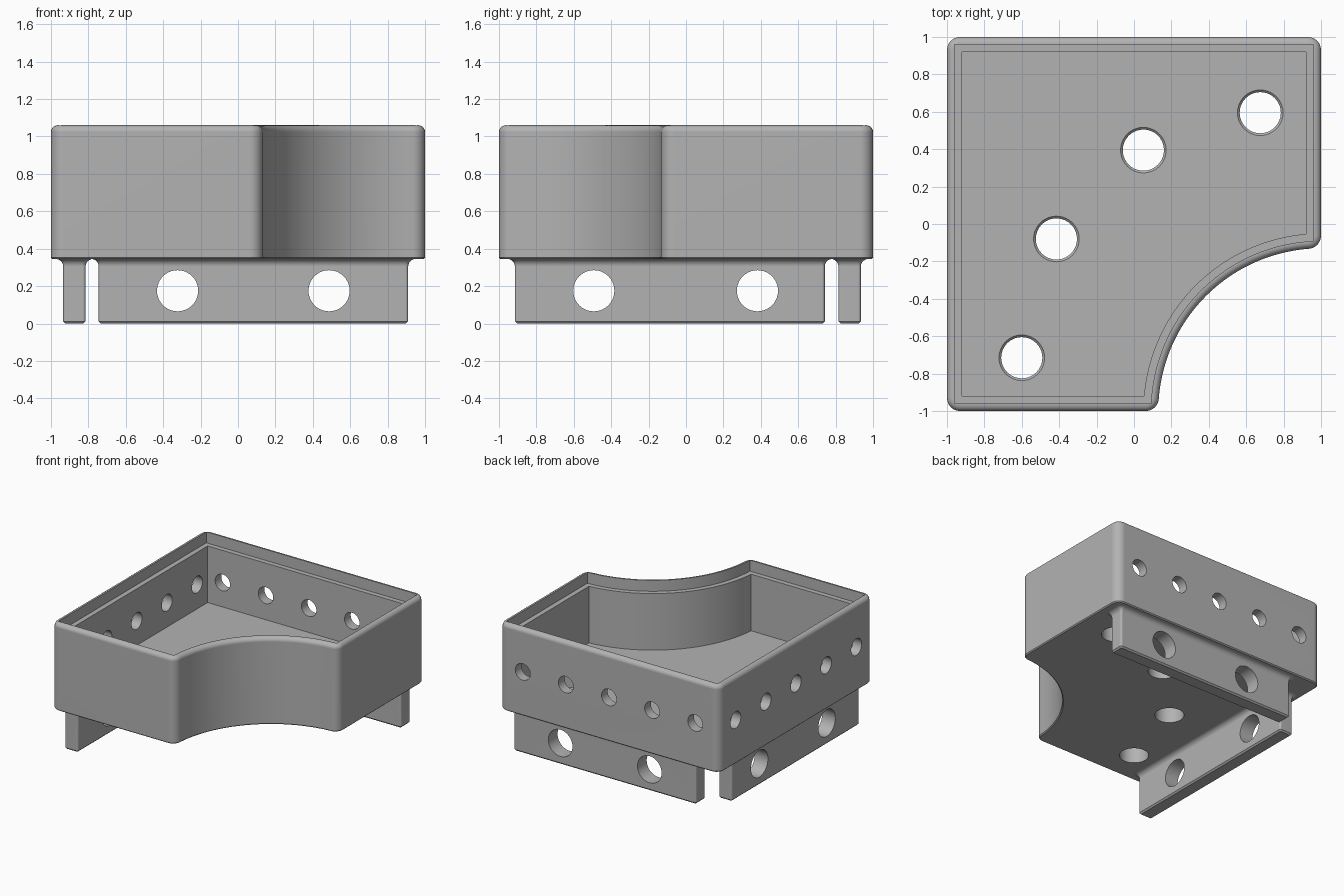
import bpy, bmesh
from math import pi, sin, cos, atan2, sqrt
from mathutils import Vector

cube = bpy.data.objects.get("Cube")
if cube:
    bpy.data.objects.remove(cube, do_unlink=True)

grey = bpy.data.materials.new("plain grey")
grey.use_nodes = True
grey.diffuse_color = (0.45, 0.45, 0.45, 1)
grey.node_tree.nodes["Principled BSDF"].inputs["Base Color"].default_value = (0.45, 0.45, 0.45, 1)

TOP, BASE, FLOOR, LEDGE = 1.06, 0.345, 0.505, 0.97
NOTCH = 0.87      # radius of the quarter-round notch
ROUND = 0.07      # radius of the upright corners


def arc(x, y, r, start, end, n):
    """Points along an arc; a zero radius gives one point."""
    if r < 1e-6:
        return [(x, y)]
    steps = [start + (end - start) * i / n for i in range(n + 1)]
    return [(x + r * cos(t), y + r * sin(t)) for t in steps]


def box_outline(inset, r):
    """Square with one corner scooped out, corners rounded by r."""
    h = 1 - inset - r
    reach = sqrt((NOTCH + inset + r) ** 2 - (inset + r) ** 2)
    a = atan2(inset + r, reach)
    tip = 1 - reach
    pts = arc(-h, -h, r, pi, 1.5 * pi, 6)
    pts += arc(tip, -h, r, -pi / 2, -a, 6)
    pts += arc(1, -1, NOTCH + inset, pi - a, pi / 2 + a, 40)[1:-1]
    pts += arc(h, -tip, r, a - pi / 2, 0, 6)
    pts += arc(h, h, r, 0, pi / 2, 6)
    return pts + arc(-h, h, r, pi / 2, pi, 6)


def slab_outline(x0, x1, y0, y1, grow, r):
    """Rounded rectangle, grown outward."""
    r += grow
    x0, x1, y0, y1 = x0 - grow + r, x1 + grow - r, y0 - grow + r, y1 + grow - r
    return (arc(x0, y0, r, pi, 1.5 * pi, 4) + arc(x1, y0, r, 1.5 * pi, 2 * pi, 4)
            + arc(x1, y1, r, 0, pi / 2, 4) + arc(x0, y1, r, pi / 2, pi, 4))


def loft(name, layers):
    """Solid through a stack of (outline, z) layers."""
    bm = bmesh.new()
    rings = [[bm.verts.new((x, y, z)) for x, y in pts] for pts, z in layers]
    for low, high in zip(rings, rings[1:]):
        for i in range(len(low)):
            j = (i + 1) % len(low)
            bm.faces.new((low[i], low[j], high[j], high[i]))
    bm.faces.new(rings[0][::-1])
    bm.faces.new(rings[-1])
    bmesh.ops.recalc_face_normals(bm, faces=bm.faces)
    mesh = bpy.data.meshes.new(name)
    bm.to_mesh(mesh)
    bm.free()
    mesh.materials.append(grey)
    obj = bpy.data.objects.new(name, mesh)
    bpy.context.collection.objects.link(obj)
    return obj


def activate(obj):
    bpy.ops.object.select_all(action='DESELECT')
    obj.select_set(True)
    bpy.context.view_layer.objects.active = obj


def cut(obj, cutter):
    cutter.hide_render = True
    activate(obj)
    mod = obj.modifiers.new("cut", 'BOOLEAN')
    mod.operation, mod.solver, mod.object = 'DIFFERENCE', 'EXACT', cutter
    bpy.ops.object.modifier_apply(modifier=mod.name)
    bpy.data.objects.remove(cutter, do_unlink=True)


def drill(obj, centre, radius, axis):
    """Round hole through a wall along x or y."""
    turn = (0, pi / 2, 0) if axis == "x" else (pi / 2, 0, 0)
    bpy.ops.mesh.primitive_cylinder_add(vertices=40, radius=radius, depth=0.3,
                                        location=centre, rotation=turn)
    cut(obj, bpy.context.object)


def finish(obj):
    activate(obj)
    bpy.ops.object.shade_smooth_by_angle(angle=pi / 6)
    mod = obj.modifiers.new("even shading", 'WEIGHTED_NORMAL')
    mod.keep_sharp = True


# Tray: rounded outer shell with a soft top edge
EDGE = 0.036
layers = [(box_outline(0.008, ROUND - 0.008), BASE), (box_outline(0, ROUND), BASE + 0.008)]
for i in range(7):
    t = i / 6 * pi / 2
    d = EDGE * (1 - cos(t))
    layers.append((box_outline(d, ROUND - d), TOP - EDGE + EDGE * sin(t)))
tray = loft("tray", layers)

# Inner pocket and the wider lid recess above it
cut(tray, loft("pocket", [(box_outline(0.08, 0), FLOOR), (box_outline(0.08, 0), TOP + 0.1)]))
cut(tray, loft("recess", [(box_outline(0.04, 0), LEDGE), (box_outline(0.04, 0), TOP + 0.1)]))

# Floor holes with a softened upper edge
for x, y in ((-0.6, -0.715), (-0.415, -0.08), (0.05, 0.395), (0.675, 0.595)):
    steps = ((0.11, BASE - 0.1), (0.11, FLOOR - 0.012), (0.122, FLOOR), (0.122, FLOOR + 0.1))
    cut(tray, loft("hole", [(arc(x, y, r, 0, 2 * pi, 40)[:-1], z) for r, z in steps]))

# Row of five holes in each of the two straight walls
for i in range(-2, 3):
    drill(tray, (i * 0.392, 1, 0.705), 0.068, "y")
    drill(tray, (-1, i * 0.392, 0.705), 0.068, "x")
finish(tray)


# Mounting flanges below, flaring into the underside
def flange(name, bounds):
    r, flare = 0.015, 0.04
    layers = [(slab_outline(*bounds, -0.012, r), 0), (slab_outline(*bounds, 0, r), 0.012)]
    for i in range(7):
        t = i / 6 * pi / 2
        layers.append((slab_outline(*bounds, flare * (1 - cos(t)), r),
                       BASE - flare + flare * sin(t)))
    layers.append((slab_outline(*bounds, flare, r), BASE + 0.02))
    return loft(name, layers)


back_flange = flange("back_flange", (-0.745, 0.91, 0.815, 0.935))
for x in (-0.323, 0.487):
    drill(back_flange, (x, 0.875, 0.175), 0.11, "y")
finish(back_flange)

side_flange = flange("side_flange", (-0.935, -0.815, -0.915, 0.742))
for y in (-0.493, 0.382):
    drill(side_flange, (-0.875, y, 0.175), 0.11, "x")
finish(side_flange)
